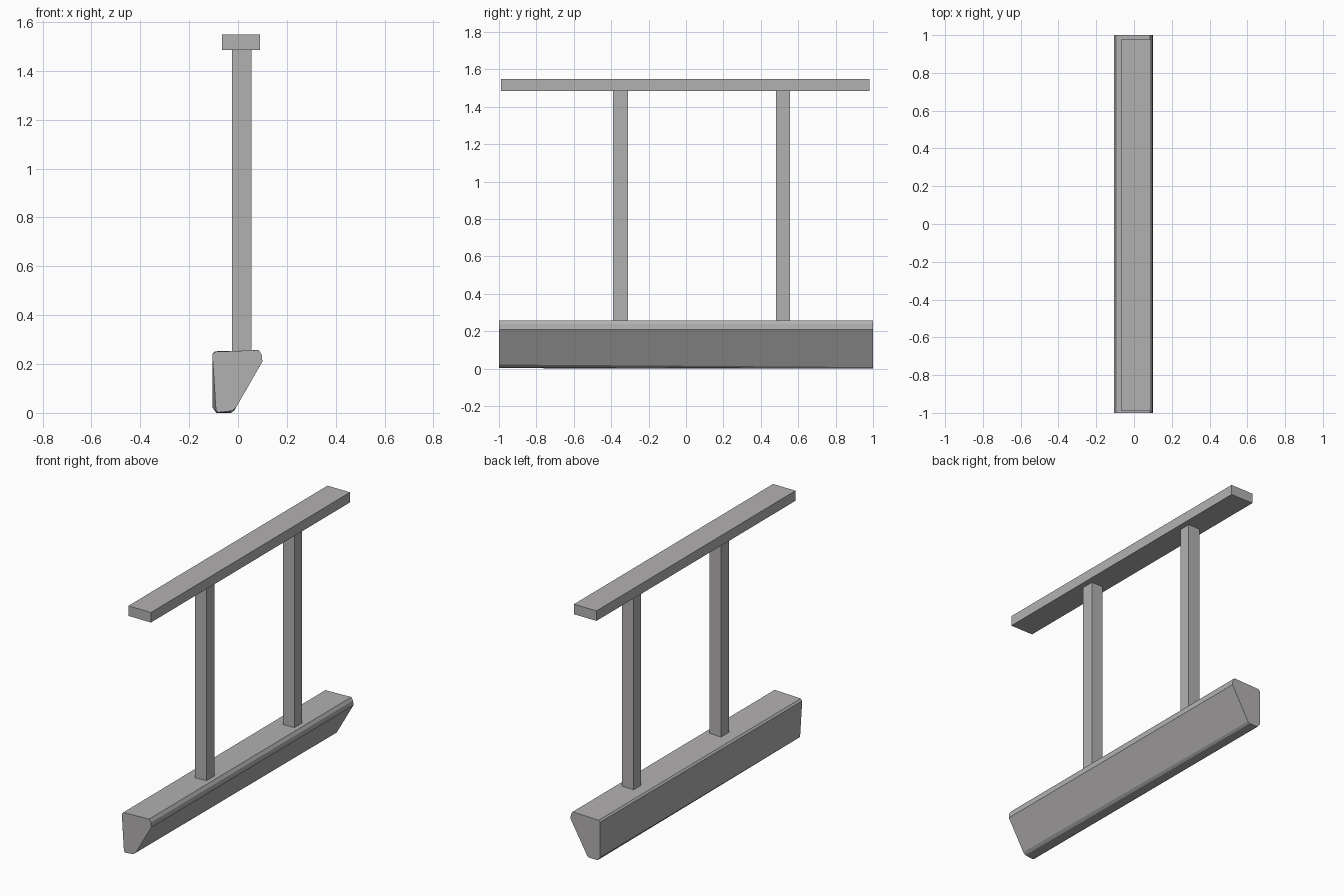
import bpy

if "Cube" in bpy.data.objects:
    bpy.data.objects.remove(bpy.data.objects["Cube"])

stone = bpy.data.materials.new("warm_grey")
stone.diffuse_color = (0.45, 0.44, 0.44, 1)
stone.use_nodes = True
stone.node_tree.nodes["Principled BSDF"].inputs["Base Color"].default_value = stone.diffuse_color


def make_mesh(name, verts, faces):
    me = bpy.data.meshes.new(name)
    me.from_pydata(verts, [], faces)
    me.materials.append(stone)
    ob = bpy.data.objects.new(name, me)
    bpy.context.collection.objects.link(ob)
    return ob


def loft(name, front, back, y0, y1):
    """Join two x/z outlines (counter-clockwise seen from the front) along y."""
    n = len(front)
    verts = [(x, y0, z) for x, z in front] + [(x, y1, z) for x, z in back]
    faces = [tuple(range(n)), tuple(reversed(range(n, 2 * n)))]
    faces += [(i, i + n, (i + 1) % n + n, (i + 1) % n) for i in range(n)]
    return make_mesh(name, verts, faces)


def beam(name, x0, x1, y0, y1, z0, z1):
    outline = [(x0, z0), (x1, z0), (x1, z1), (x0, z1)]
    return loft(name, outline, outline, y0, y1)


# worn plinth: wedge section with chipped corners, slightly uneven along its length
front = [(-0.09, 0.008), (-0.08, 0.002), (-0.024, 0.008), (-0.008, 0.022),
         (0.1, 0.21), (0.097, 0.238), (0.085, 0.257), (-0.095, 0.25), (-0.105, 0.238)]
back = [(-0.105, 0.022), (-0.088, 0.0), (-0.03, 0.0), (-0.016, 0.008),
        (0.1, 0.21), (0.097, 0.238), (0.085, 0.257), (-0.095, 0.252), (-0.105, 0.242)]
loft("plinth", front, back, -1.0, 1.0)

# two square posts, sunk a little into the plinth
for i, (y0, y1) in enumerate([(-0.39, -0.31), (0.48, 0.555)]):
    beam(f"post_{i + 1}", -0.025, 0.055, y0, y1, 0.24, 1.487)

# flat handrail
beam("handrail", -0.066, 0.09, -0.99, 0.98, 1.485, 1.548)
